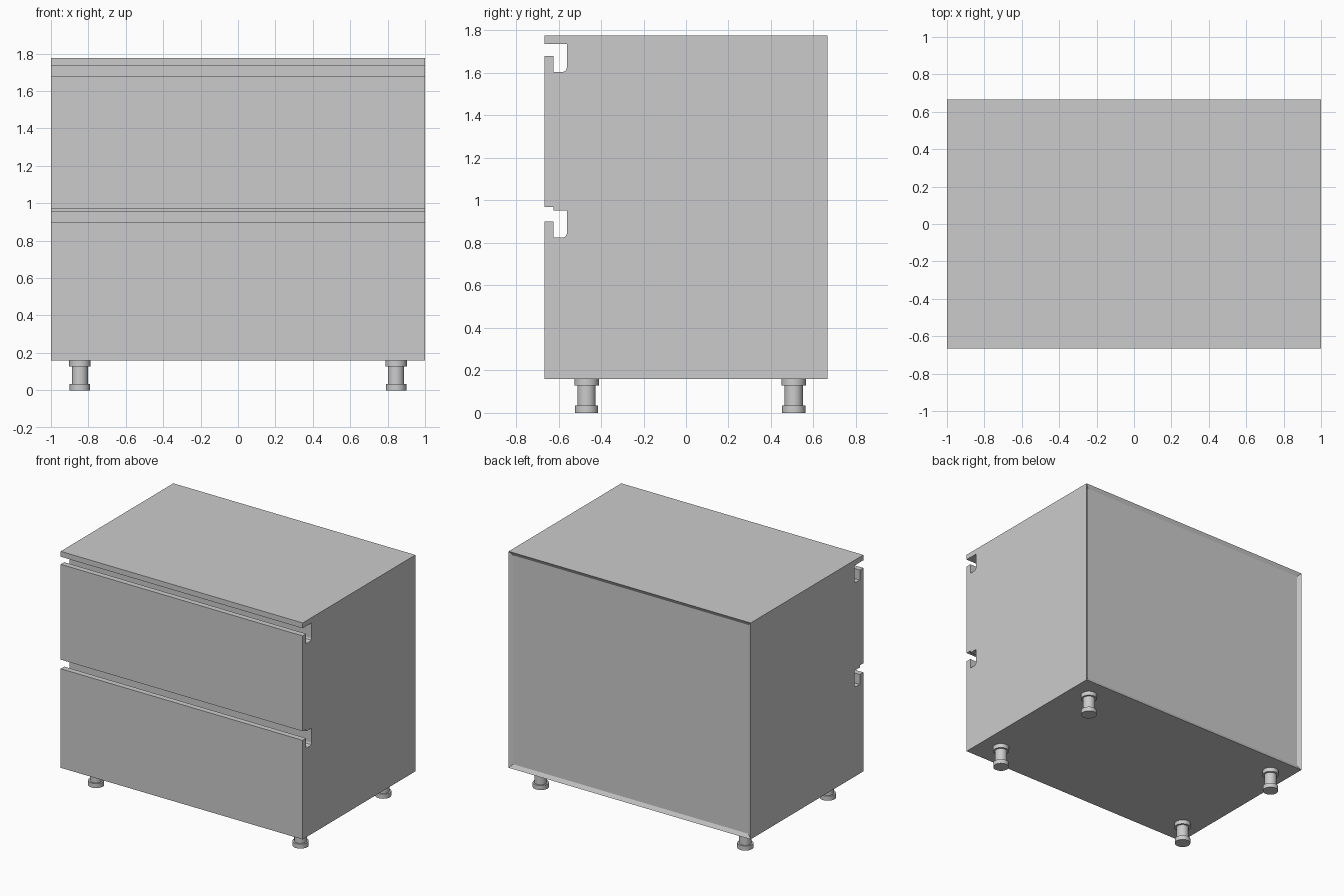
import bpy, bmesh

if "Cube" in bpy.data.objects:
    bpy.data.objects.remove(bpy.data.objects["Cube"])

W = 1.0                      # half width
FRONT, BACK = -0.665, 0.665
FACE = -0.623                # rear plane of the drawer fronts
GROOVE = -0.561              # rear wall of the finger channels
BOTTOM, TOP = 0.16, 1.777


def finish(bm, name):
    bmesh.ops.recalc_face_normals(bm, faces=bm.faces)
    mesh = bpy.data.meshes.new(name)
    bm.to_mesh(mesh)
    bm.free()
    obj = bpy.data.objects.new(name, mesh)
    bpy.context.collection.objects.link(obj)
    return obj


def extrude_profile(points):
    """Extrude a (y, z) outline across the full width."""
    bm = bmesh.new()
    face = bm.faces.new([bm.verts.new((-W, y, z)) for y, z in points])
    new = bmesh.ops.extrude_face_region(bm, geom=[face])["geom"]
    verts = [g for g in new if isinstance(g, bmesh.types.BMVert)]
    bmesh.ops.translate(bm, verts=verts, vec=(2 * W, 0, 0))
    bmesh.ops.recalc_face_normals(bm, faces=bm.faces)
    return bm


def channel(low, high):
    """Finger channel outline with an eased rear corner, bottom to top."""
    r = 0.018
    return [(FACE, low), (GROOVE - r, low), (GROOVE - r * 0.3, low + r * 0.3),
            (GROOVE, low + r), (GROOVE, high)]


# Carcass with overhanging top and two channels
outline = ([(BACK, BOTTOM), (FACE, BOTTOM)]
           + channel(0.825, 0.952) + [(FACE, 0.952)]
           + channel(1.605, 1.737) + [(FRONT, 1.737), (FRONT, TOP), (BACK, TOP)])
bm = extrude_profile(outline)

# Slightly recessed back panel
back = max(bm.faces, key=lambda f: f.calc_center_median().y)
bmesh.ops.inset_region(bm, faces=[back], thickness=0.04)
bmesh.ops.translate(bm, verts=back.verts, vec=(0, -0.015, 0))
finish(bm, "carcass")

# Drawer fronts, rising as lips in front of the channels
for name, low, high in (("lower_drawer_front", BOTTOM, 0.90),
                        ("upper_drawer_front", 0.968, 1.68)):
    finish(extrude_profile([(FRONT, low), (FACE, low), (FACE, high), (FRONT, high)]), name)


# Turned feet: wide pad, narrow stem, mounting flange
def foot(name, x, y):
    bm = bmesh.new()
    steps = [(0, 0), (0.055, 0), (0.055, 0.034), (0.043, 0.034),
             (0.043, 0.128), (0.0575, 0.128), (0.0575, BOTTOM), (0, BOTTOM)]
    verts = [bm.verts.new((r, 0, z)) for r, z in steps]
    edges = [bm.edges.new(p) for p in zip(verts, verts[1:])]
    bmesh.ops.spin(bm, geom=verts + edges, cent=(0, 0, 0), axis=(0, 0, 1),
                   angle=6.283185307, steps=32)
    bmesh.ops.remove_doubles(bm, verts=bm.verts, dist=1e-4)
    obj = finish(bm, name)
    obj.location = (x, y, 0)
    bpy.ops.object.select_all(action='DESELECT')
    obj.select_set(True)
    bpy.context.view_layer.objects.active = obj
    bpy.ops.object.shade_smooth_by_angle()


for side, x in (("left", -0.845), ("right", 0.845)):
    for end, y in (("front", -0.468), ("back", 0.507)):
        foot(f"{end}_{side}_foot", x, y)
